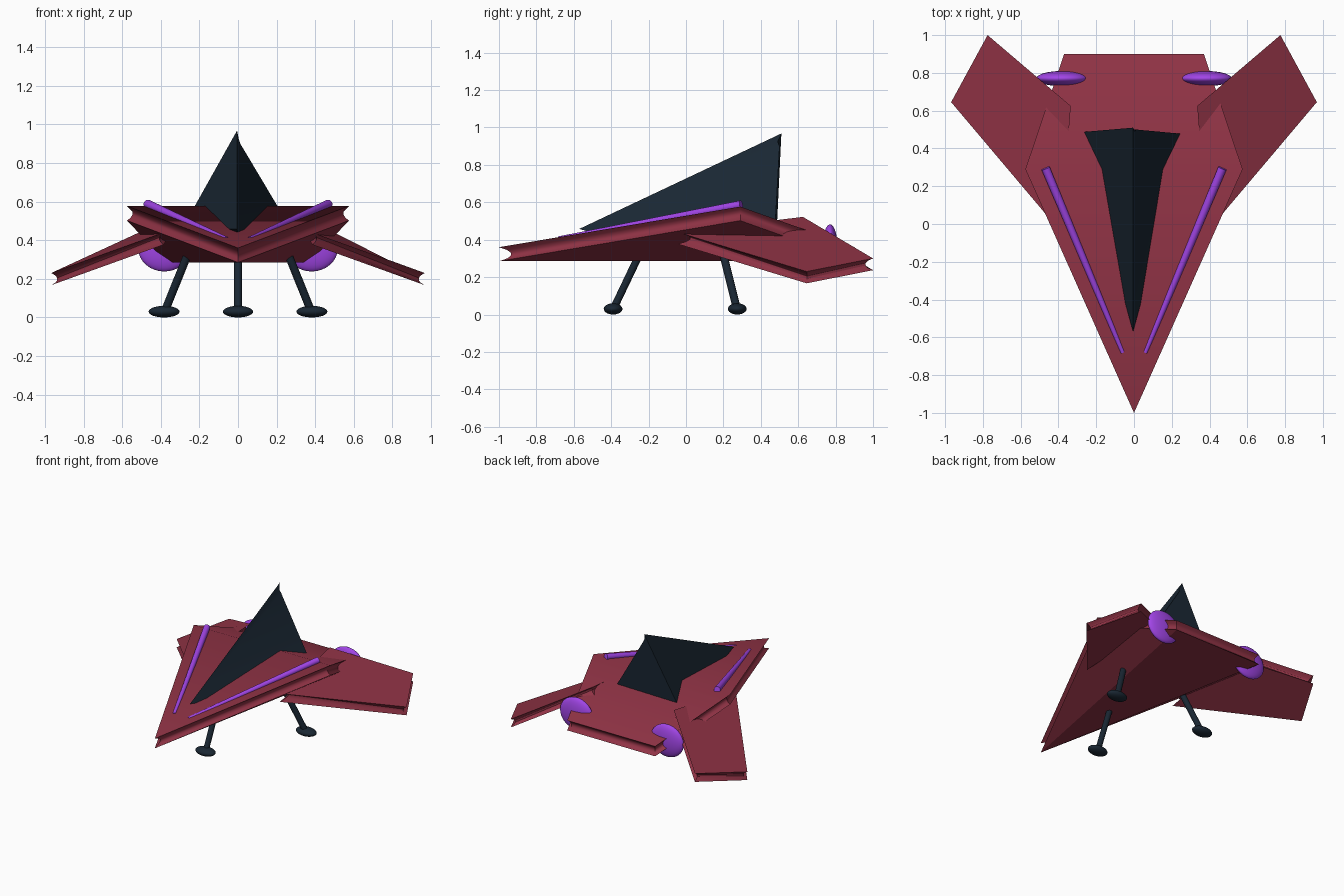
import bpy, bmesh
from mathutils import Vector
from math import radians

if "Cube" in bpy.data.objects:
    bpy.data.objects.remove(bpy.data.objects["Cube"])


def material(name, rgb):
    m = bpy.data.materials.new(name)
    m.diffuse_color = (*rgb, 1)
    m.use_nodes = True
    m.node_tree.nodes["Principled BSDF"].inputs["Base Color"].default_value = m.diffuse_color
    return m


RED = material("hull_red", (0.28, 0.033, 0.06))
PURPLE = material("glow_purple", (0.36, 0.06, 0.8))
DARK = material("dark_metal", (0.01, 0.02, 0.033))


def mesh_object(name, verts, faces, mat):
    me = bpy.data.meshes.new(name)
    me.from_pydata(verts, [], faces)
    bm = bmesh.new()
    bm.from_mesh(me)
    bmesh.ops.recalc_face_normals(bm, faces=bm.faces)
    bm.to_mesh(me)
    bm.free()
    me.materials.append(mat)
    ob = bpy.data.objects.new(name, me)
    bpy.context.collection.objects.link(ob)
    bpy.ops.object.select_all(action='DESELECT')
    ob.select_set(True)
    bpy.context.view_layer.objects.active = ob
    bpy.ops.object.shade_smooth_by_angle(angle=radians(31))
    return ob


def inset(points, d):
    """Move a convex counter-clockwise outline inwards in plan by d."""
    out = []
    for i, p in enumerate(points):
        a = (p - points[i - 1]).to_2d().normalized()
        b = (points[(i + 1) % len(points)] - p).to_2d().normalized()
        na, nb = Vector((-a.y, a.x)), Vector((-b.y, b.x))
        m = (na + nb) / (1 + na.dot(nb)) * d
        out.append(p + Vector((m.x, m.y, 0)))
    return out


def grooved_slab(name, outline, thickness, top, bottom, mat):
    """Plate whose rim is a rounded concave groove."""
    pts = [Vector(p) for p in outline]
    n = len(pts)
    rim = [(0, 0), (0.2, 0.018), (0.4, 0.026), (0.6, 0.026), (0.8, 0.018), (1, 0)]
    verts = [p - Vector((0, 0, t * thickness)) for t, d in rim for p in inset(pts, d)]
    faces = [(r * n + i, r * n + (i + 1) % n, (r + 1) * n + (i + 1) % n, (r + 1) * n + i)
             for r in range(len(rim) - 1) for i in range(n)]
    last = (len(rim) - 1) * n
    faces += top + [tuple(last + i for i in f) for f in bottom]
    return mesh_object(name, verts, faces, mat)


def rod(name, start, end, r1, r2, mat):
    a, b = Vector(start), Vector(end)
    d = b - a
    bpy.ops.mesh.primitive_cone_add(vertices=24, radius1=r1, radius2=r2, depth=d.length,
                                    location=(a + b) / 2,
                                    rotation=d.to_track_quat('Z', 'Y').to_euler())
    ob = bpy.context.object
    ob.name = name
    ob.data.materials.append(mat)
    bpy.ops.object.shade_smooth_by_angle()


def ellipsoid(name, loc, radii, mat):
    bpy.ops.mesh.primitive_uv_sphere_add(segments=32, ring_count=16, location=loc)
    ob = bpy.context.object
    ob.name = name
    ob.scale = radii
    ob.data.materials.append(mat)
    bpy.ops.object.shade_smooth()


# Hull: wedge plate folded across the shoulders, flat belly underneath
hull = [(0, -1, 0.36), (0.575, 0.29, 0.577), (0.37, 0.9, 0.36),
        (-0.37, 0.9, 0.36), (-0.575, 0.29, 0.577)]
grooved_slab("hull", hull, 0.075, [(0, 1, 4), (1, 2, 3, 4)],
             [(0, 2, 3), (0, 1, 2), (0, 3, 4)], RED)

# Canopy: tall pyramid sunk into the hull, with a shallow seam below the right ridge
mesh_object("canopy",
            [(-0.005, -0.57, 0.458), (-0.005, 0.51, 0.968), (0.28, 0.475, 0.45),
             (-0.295, 0.485, 0.45), (0, -0.45, 0.42), (0.004, 0.49, 0.925),
             (0.012, 0.5, 0.9)],
            [(0, 5, 1), (0, 6, 5), (0, 4, 2, 6), (0, 1, 3), (0, 3, 4),
             (1, 5, 6, 2, 3), (2, 4, 3)], DARK)

wing = [(0.385, -0.045, 0.44), (0.968, 0.645, 0.23), (0.775, 1.0, 0.30), (0.335, 0.625, 0.522)]
for s, side in ((1, "right"), (-1, "left")):
    # Drooping wing
    pts = [(s * x, y, z) for x, y, z in wing][::s]
    grooved_slab(side + "_wing", pts, 0.063, [(0, 1, 2, 3)], [(0, 1, 2, 3)], RED)
    # Tapered light strip along the hull edge
    rod(side + "_light_strip", (s * 0.06, -0.68, 0.405), (s * 0.468, 0.295, 0.587),
        0.013, 0.023, PURPLE)
    # Engine glow disc
    ellipsoid(side + "_engine_glow", (s * 0.382, 0.77, 0.36), (0.136, 0.04, 0.122), PURPLE)
    # Rear landing leg and foot
    rod(side + "_rear_leg", (s * 0.255, 0.195, 0.34), (s * 0.38, 0.272, 0.03), 0.021, 0.021, DARK)
    ellipsoid(side + "_rear_foot", (s * 0.383, 0.274, 0.03), (0.08, 0.05, 0.03), DARK)

# Front landing leg and foot
rod("front_leg", (0, -0.24, 0.34), (0, -0.388, 0.03), 0.02, 0.02, DARK)
ellipsoid("front_foot", (0, -0.39, 0.03), (0.078, 0.05, 0.03), DARK)
